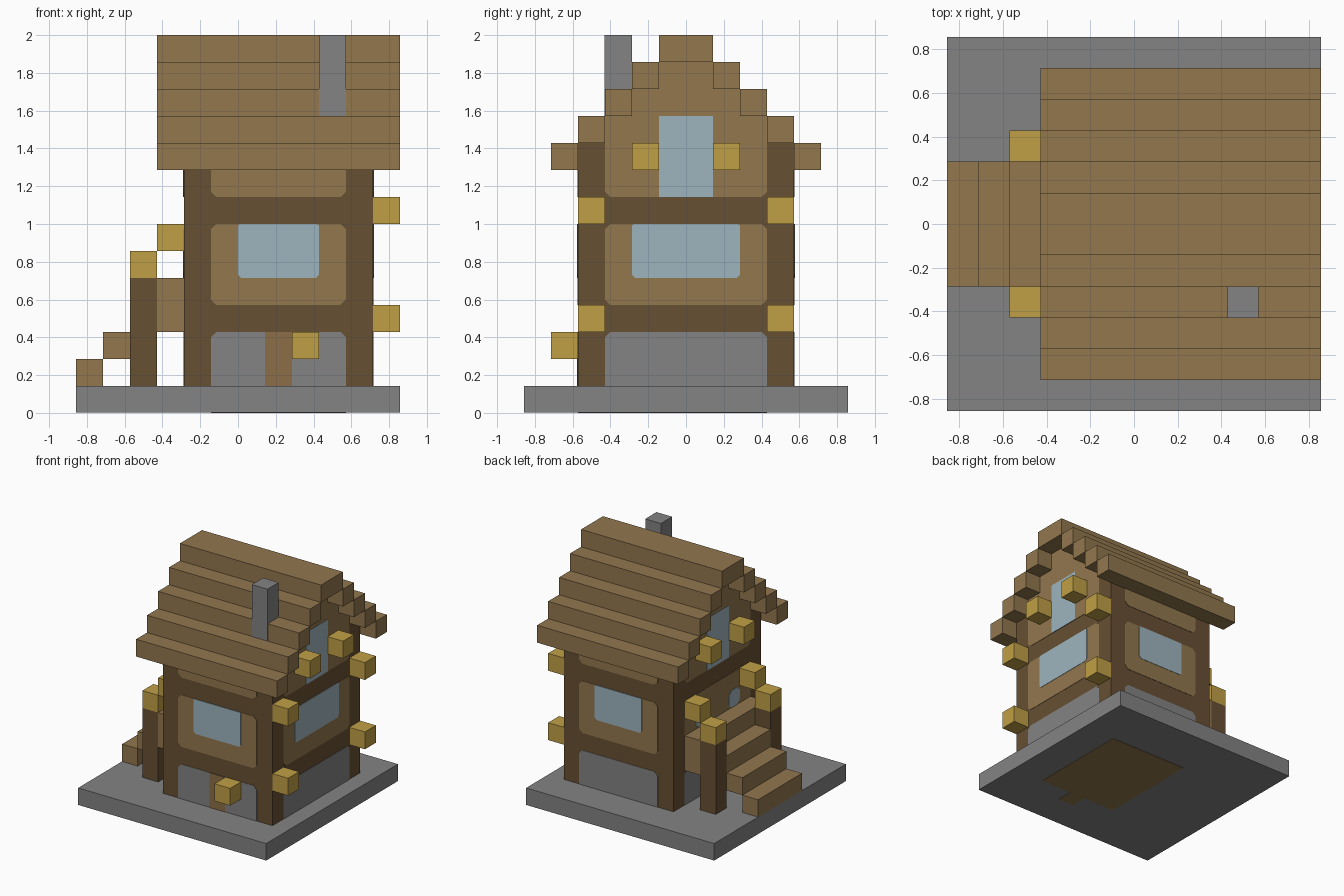
import bpy, bmesh
from mathutils import Vector

if "Cube" in bpy.data.objects:
    bpy.data.objects.remove(bpy.data.objects["Cube"], do_unlink=True)

U = 1 / 7      # one building block
E = 0.02       # plate thickness, in blocks


def material(name, r, g, b):
    m = bpy.data.materials.new(name)
    m.use_nodes = True
    m.diffuse_color = (r, g, b, 1)
    m.node_tree.nodes["Principled BSDF"].inputs["Base Color"].default_value = (r, g, b, 1)
    return m


STONE = material("grey stone", .227, .227, .227)
WOOD = material("light wood", .287, .184, .076)
TIMBER = material("dark timber", .136, .080, .033)
DOOR = material("door wood", .258, .155, .062)
LAMP = material("lamp yellow", .527, .347, .061)
GLASS = material("pale blue glass", .342, .462, .515)


def finish(name, bm, mat):
    bmesh.ops.recalc_face_normals(bm, faces=bm.faces)
    mesh = bpy.data.meshes.new(name)
    bm.to_mesh(mesh)
    bm.free()
    mesh.materials.append(mat)
    ob = bpy.data.objects.new(name, mesh)
    bpy.context.collection.objects.link(ob)
    return ob


def box(name, mat, x, y, z):
    """Box from (low, high) ranges measured in blocks."""
    bm = bmesh.new()
    bmesh.ops.create_cube(bm, size=1)
    for v in bm.verts:
        v.co = Vector([(r[0] + r[1]) / 2 + c * (r[1] - r[0])
                       for r, c in zip((x, y, z), v.co)]) * U
    return finish(name, bm, mat)


def plate(name, mat, side, a, z, bottom=0, top=0, layer=1):
    """Thin wall panel with clipped corners on one side of the house."""
    (a0, a1), (z0, z1) = a, z
    outline = [(a0 + bottom, z0), (a1 - bottom, z0), (a1, z0 + bottom), (a1, z1 - top),
               (a1 - top, z1), (a0 + top, z1), (a0, z1 - top), (a0, z0 + bottom)]
    axis, wall, sign = SIDES[side]
    bm = bmesh.new()

    def point(p, depth):
        d = wall + sign * depth
        return Vector((d, p[0], p[1]) if axis == "x" else (p[0], d, p[1])) * U

    face = bm.faces.new([bm.verts.new(point(p, 0)) for p in outline])
    ext = bmesh.ops.extrude_face_region(bm, geom=[face])
    push = point((0, 0), E * layer) - point((0, 0), 0)
    bmesh.ops.translate(bm, vec=push, verts=[v for v in ext["geom"] if isinstance(v, bmesh.types.BMVert)])
    bmesh.ops.remove_doubles(bm, verts=bm.verts, dist=1e-5)
    bmesh.ops.dissolve_degenerate(bm, edges=bm.edges, dist=1e-5)
    return finish(side + "_" + name, bm, mat)


SIDES = {"front": ("y", -4, -1), "back": ("y", 4, 1),
         "left": ("x", 5, 1), "right": ("x", -2, -1)}

# Ground slab with the wooden floor showing underneath
box("ground_slab", STONE, (-6, 6), (-6, 6), (E, 1))
box("floor", WOOD, (-1, 4), (-3, 3), (0, .9))
box("door_sill", WOOD, (1, 2), (-4, -3), (0, .9))

# Timber-framed body and stepped gables
box("timber_frame", TIMBER, (-2, 5), (-4, 4), (1, 10))
for i, half in enumerate((3, 2, 1)):
    box(f"gable_step_{i + 1}", WOOD, (-2 - E, 5 + E), (-half, half), (10 + i, 11 + i))

# Wall panels between the timbers
for side in SIDES:
    long_side = side in ("front", "back")
    span = (-1, 4) if long_side else (-3, 3)
    plate("stone_wall", STONE, side, span, (1, 3), top=.2)
    plate("middle_wall", WOOD, side, span, (4, 7), bottom=.2, top=.2)
    plate("upper_wall", WOOD, side, span, (8, 9 if long_side else 10), bottom=.2)
    if not long_side:
        plate("attic_window", GLASS, side, (-1, 1), (8, 11), layer=2)

# Windows and front door
for side, span in (("front", (0, 3)), ("back", (0, 3)), ("left", (-2, 2))):
    plate("window", GLASS, side, span, (5, 7), bottom=.12, top=.06, layer=2)
for i, span in enumerate(((-2, -1), (1, 2))):
    plate(f"small_window_{i + 1}", GLASS, "right", span, (5, 6), bottom=.25, top=.25, layer=2)
plate("door", DOOR, "front", (1, 2), (1, 3), layer=2)

# Stepped roof and chimney
box("roof_ridge", WOOD, (-3, 6), (-1, 1), (13, 14))
for i in range(4):
    for s, label in ((-1, "front"), (1, "back")):
        y = sorted((s * (5 - i), s * (4 - i)))
        box(f"{label}_roof_row_{i + 1}", WOOD, (-3, 6), y, (9 + i, 10 + i))
box("chimney", STONE, (3, 4), (-3 - E, -2), (11, 14))

# Side stairs and landing
for i in range(3):
    box(f"stair_{i + 1}", WOOD, (i - 6, i - 5), (-2, 2), (1 + i, 2 + i))
box("landing", WOOD, (-3, -2), (-3, 3), (3, 5))

# Stair posts and lamps, mirrored front to back
for s, label in ((-1, "front"), (1, "back")):
    def across(a, b):
        return sorted((s * a, s * b))
    box(label + "_stair_post", TIMBER, (-4, -3), across(2, 3), (1, 5))
    box(label + "_post_lamp", LAMP, (-4, -3), across(2, 3), (5, 6))
    box(label + "_landing_lamp", LAMP, (-3, -2), across(2, 3), (6, 7))
    for x, end in ((-3, "right"), (5, "left")):
        box(f"{label}_{end}_gable_lamp", LAMP, (x, x + 1), across(1, 2), (9, 10))
    for z, level in ((3, "lower"), (7, "upper")):
        box(f"{label}_{level}_corner_lamp", LAMP, (5, 6), across(3, 4), (z, z + 1))
box("door_lamp", LAMP, (2, 3), (-5, -4), (2, 3))
